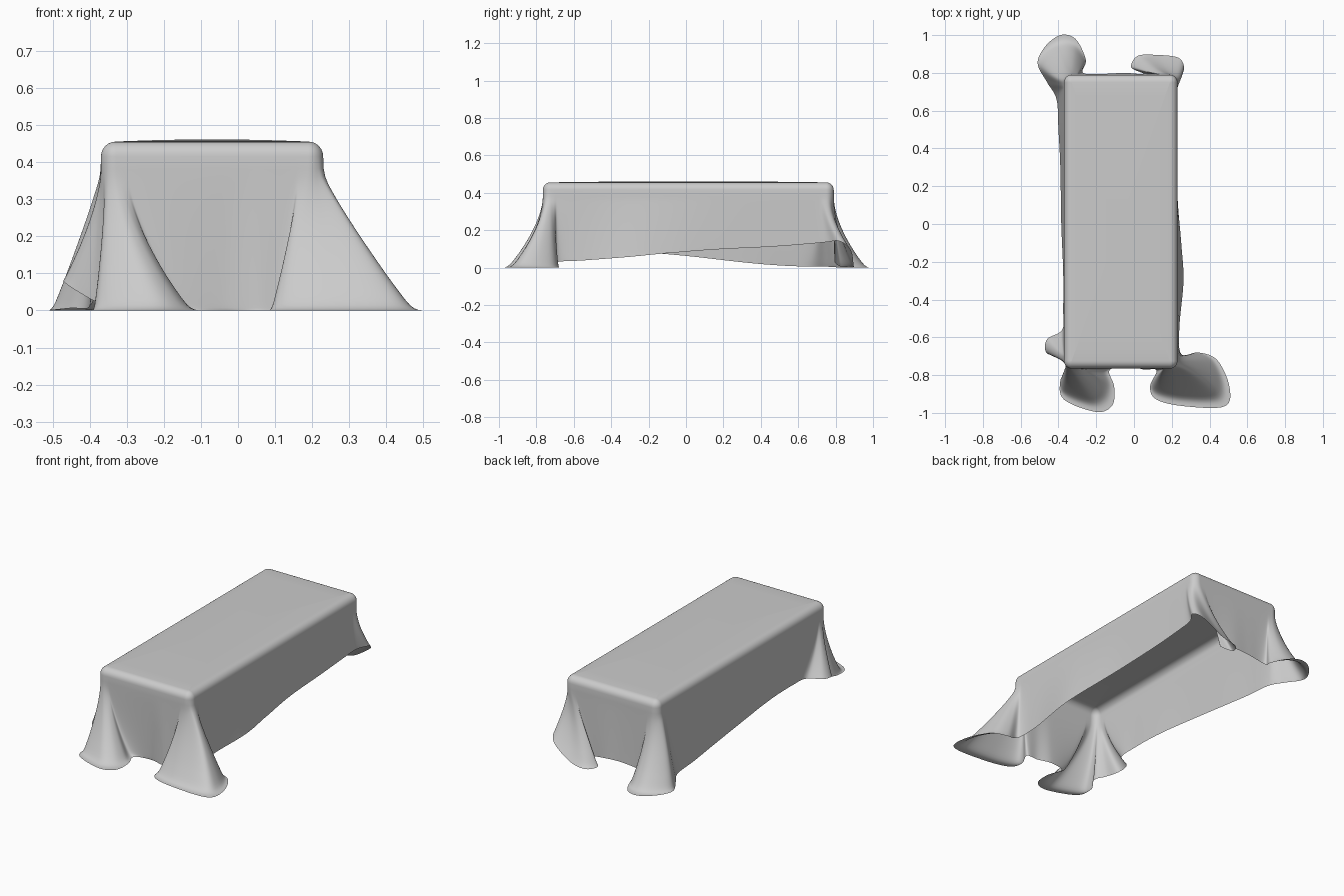
import bpy, bmesh, math
from mathutils import Vector

if "Cube" in bpy.data.objects:
    bpy.data.objects.remove(bpy.data.objects["Cube"])

# Outline of the hidden box the cloth lies on
X0, X1, Y0, Y1, TOP = -0.37, 0.23, -0.765, 0.79, 0.456
R = 0.04          # rounding of the upper edge
ZW = 0.375        # height where the folds start
S = 0.075         # how far each corner fold gathers along the edges
SUB = 8           # steps between control points

# Hem points, counter-clockwise seen from above
front = [(-.04, -.75, -.03), (.05, -.77, -.03)]
front_right = [(.12, -.775, -.02), (.085, -.86, -.02), (.12, -.93, -.05), (.27, -.965, -.05),
               (.48, -.965, -.05), (.505, -.86, -.05), (.44, -.72, -.04), (.34, -.68, -.01),
               (.25, -.69, .03)]
right = [(.24, -.55, .04), (.262, -.3, .06), (.25, -.1, .08), (.23, .15, .10),
         (.225, .45, .115), (.225, .65, .13)]
back_right = [(.23, .755, .14), (.265, .82, .145), (.235, .88, .10), (.12, .895, .02),
              (.02, .89, -.01), (-.015, .83, 0), (.05, .795, .03)]
back = [(-.05, .80, .05), (-.16, .795, .05)]
back_left = [(-.27, .80, .03), (-.255, .87, -.01), (-.31, .98, -.05), (-.39, 1.0, -.05),
             (-.47, .94, -.04), (-.51, .85, -.02), (-.46, .75, 0), (-.41, .66, 0)]
left = [(-.40, .5, .01), (-.39, .3, .03), (-.385, 0, .065), (-.375, -.25, .085),
        (-.375, -.45, .09)]
front_left = [(-.38, -.56, .085), (-.46, -.61, .085), (-.465, -.68, .075), (-.395, -.71, .03),
              (-.35, -.76, .01), (-.39, -.83, -.02), (-.37, -.93, -.05), (-.2, -.995, -.05),
              (-.115, -.96, -.05), (-.105, -.86, -.03), (-.13, -.775, -.03)]

anchors, hem, flare = [], [], []


def side(points, x=None, y=None):
    for p in points:
        anchors.append(Vector((p[0] if x is None else x, p[1] if y is None else y, 0)))
        hem.append(Vector(p))
        flare.append(Vector((1.1, 1.2, 0)))


def corner(points, x, y, enter, leave, fx=1.1, fy=1.6):
    # gather all fold points into a short stretch around the box corner
    for i, p in enumerate(points):
        u = 2 * i / (len(points) - 1) - 1
        d = Vector(enter) * (u * S) if u < 0 else Vector(leave) * (u * S)
        anchors.append(Vector((x, y, 0)) + d)
        hem.append(Vector(p))
        flare.append(Vector((fx, fy, 0)))


E, N, W, D = (1, 0, 0), (0, 1, 0), (-1, 0, 0), (0, -1, 0)
side(front, y=Y0)
corner(front_right, X1, Y0, E, N)
side(right, x=X1)
corner(back_right, X1, Y1, N, W)
side(back, y=Y1)
corner(back_left, X0, Y1, W, D)
side(left, x=X0)
corner(front_left, X0, Y0, D, E, fx=1.5)


def smooth_loop(pts, linear=False):
    out, n = [], len(pts)
    for i in range(n):
        a, b, c, d = (pts[(i + k) % n] for k in (-1, 0, 1, 2))
        for s in range(SUB):
            t = s / SUB
            if linear:
                out.append(b.lerp(c, t))
            else:
                out.append(0.5 * (2 * b + (c - a) * t + (2 * a - 5 * b + 4 * c - d) * t * t
                                  + (3 * b - a - 3 * c + d) * t ** 3))
    return out


def clamp(v, a, b):
    return max(a, min(b, v))


top_loop = smooth_loop(anchors, True)
hem_loop = smooth_loop(hem)
flare_loop = smooth_loop(flare, True)
inner = [Vector((clamp(a.x, X0 + R, X1 - R), clamp(a.y, Y0 + R, Y1 - R), 0)) for a in top_loop]
# pull the sharp corners of the outline onto a small arc
outer = [i + (a - i).normalized() * R for a, i in zip(top_loop, inner)]

rings = []
# Flat top, very slightly crowned
mid = Vector(((X0 + X1) / 2, (Y0 + Y1) / 2, 0))
for f in (0.3, 0.6, 0.9):
    rings.append([mid.lerp(i, f) + Vector((0, 0, TOP + 0.006 * (1 - f * f))) for i in inner])
# Rounded upper edge
for k in range(7):
    f = k / 6 * math.pi / 2
    rings.append([i.lerp(o, math.sin(f)) + Vector((0, 0, TOP - R + R * math.cos(f)))
                  for i, o in zip(inner, outer)])
# Hanging skirt, folds spreading out on the floor
for k in range(29):
    t = k / 28
    ring = []
    for o, h, e in zip(outer, hem_loop, flare_loop):
        z = ZW + (h.z - ZW) * t
        z = 0.5 * (z + math.sqrt(z * z + 0.0003)) if z < 0.08 else z
        ring.append(Vector((o.x + (h.x - o.x) * t ** e.x, o.y + (h.y - o.y) * t ** e.y,
                            max(0.0, z - 0.003 * t))))
    rings.append(ring)

bm = bmesh.new()
vr = [[bm.verts.new(p) for p in ring] for ring in rings]
n = len(hem_loop)
for a, b in zip(vr, vr[1:]):
    for j in range(n):
        k = (j + 1) % n
        bm.faces.new((a[j], b[j], b[k], a[k]))
bm.faces.new(vr[0])
bmesh.ops.remove_doubles(bm, verts=bm.verts, dist=0.0004)
# Soft smoothing of the hanging folds
low = [v for v in bm.verts if v.co.z < 0.40 and not v.is_boundary]
for _ in range(3):
    bmesh.ops.smooth_vert(bm, verts=low, factor=0.5, use_axis_x=True, use_axis_y=True,
                          use_axis_z=True)
# Rest the lowest hem on the floor
zmin = min(v.co.z for v in bm.verts)
for v in bm.verts:
    v.co.z -= zmin * (1 - clamp(v.co.z / TOP, 0, 1))

mesh = bpy.data.meshes.new("draped_cloth")
bm.to_mesh(mesh)
bm.free()
cloth = bpy.data.objects.new("draped_cloth", mesh)
bpy.context.collection.objects.link(cloth)
for p in mesh.polygons:
    p.use_smooth = True

mat = bpy.data.materials.new("plain grey cloth")
mat.diffuse_color = (0.6, 0.6, 0.6, 1)
mat.use_nodes = True
mat.node_tree.nodes["Principled BSDF"].inputs["Base Color"].default_value = mat.diffuse_color
mesh.materials.append(mat)
